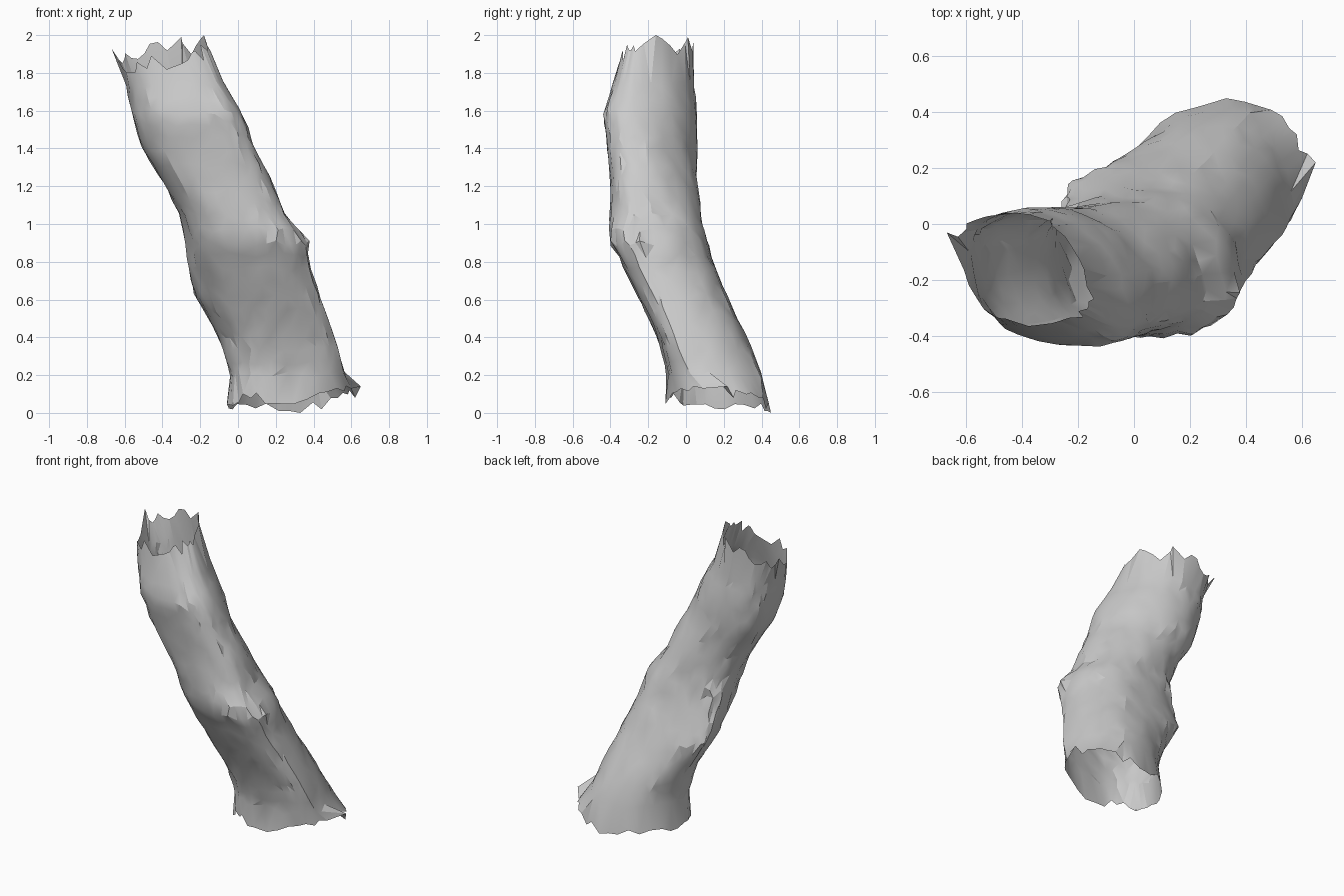
import bpy, bmesh, math, random

if "Cube" in bpy.data.objects:
    bpy.data.objects.remove(bpy.data.objects["Cube"])
random.seed(7)

# Horizontal sections: z, left point, back point, right point, front point (x, y each)
SECTIONS = [
    (0.08, -.055, .10, .34, .44, .625, .20, .20, -.11),
    (0.22, -.04, .08, .30, .40, .56, .04, .18, -.10),
    (0.40, -.10, .12, .21, .32, .515, -.03, .16, -.15),
    (0.64, -.24, .13, .10, .21, .43, -.12, .13, -.265),
    (0.80, -.265, .04, .07, .145, .375, -.20, .11, -.345),
    (0.92, -.28, .00, .04, .11, .37, -.24, .08, -.41),
    (1.03, -.30, -.04, -.02, .085, .26, -.23, .02, -.40),
    (1.20, -.38, -.08, -.14, .06, .19, -.24, -.06, -.40),
    (1.40, -.51, -.10, -.29, .055, .09, -.26, -.11, -.415),
    (1.57, -.56, -.10, -.34, .06, .03, -.28, -.16, -.44),
    (1.80, -.60, -.10, -.40, .04, -.11, -.28, -.28, -.37),
    (1.95, -.66, -.04, -.42, .035, -.16, -.26, -.34, -.33),
]
N = 36                          # points around the tube
LOW = (1.9, 2.2, 2.3, 2.2)      # squareness of each quarter arc, lower end
HIGH = (2.2, 1.8, 2.6, 2.7)     # and upper end


def section_at(z):
    z = min(max(z, SECTIONS[0][0]), SECTIONS[-1][0])
    for a, b in zip(SECTIONS, SECTIONS[1:]):
        if z <= b[0]:
            f = (z - a[0]) / (b[0] - a[0])
            return [p + (q - p) * f for p, q in zip(a[1:], b[1:])]


def point(z, i):
    """Point i of the outline at height z, going left, back, right, front."""
    s = section_at(z)
    pts = [(s[k], s[k + 1]) for k in (0, 2, 4, 6)]
    q, r = divmod((i % N) * 4 / N, 1)
    q = int(q)
    p0, p1 = pts[q], pts[(q + 1) % 4]
    f = min(max((z - .7) / .7, 0), 1)
    power = LOW[q] + (HIGH[q] - LOW[q]) * f
    c = math.cos(r * math.pi / 2) ** (2 / power)
    d = math.sin(r * math.pi / 2) ** (2 / power)
    if q % 2 == 0:
        return p1[0] + (p0[0] - p1[0]) * c, p0[1] + (p1[1] - p0[1]) * d
    return p0[0] + (p1[0] - p0[0]) * d, p1[1] + (p0[1] - p1[1]) * c


def rim(i, levels, ragged):
    """Ragged rim height, blended between left, back, right and front."""
    q, r = divmod((i % N) * 4 / N, 1)
    a, b = levels[int(q)], levels[(int(q) + 1) % 4]
    return a + (b - a) * r + random.uniform(-ragged, ragged)


# Cloth tube with crumpled rows and torn rims
bm = bmesh.new()
heights = [0.2 + 1.54 * k / 22 for k in range(23)]
rows = []
for k in range(-1, 24):
    row = []
    for i in range(N):
        if k == -1:
            z = max(0.01, rim(i, (.06, .035, .12, .08), .04))
        elif k == 23:
            z = min(1.99, rim(i, (1.84, 1.93, 1.95, 1.86), .045))
        else:
            z = heights[k] + random.uniform(-.02, .02)
        x, y = point(z, i)
        j = .009 if .78 < z < 1.05 else .006
        row.append(bm.verts.new((x + random.uniform(-j, j), y + random.uniform(-j, j), z)))
    rows.append(row)
# Tall torn tips and the lowest point
rows[-1][0].co = (-.67, -.03, 1.93)
rows[-1][N // 2 - 2].co = (-.18, -.16, 2.0)
rows[-1][N // 4 + 2].co = (-.30, .01, 1.99)
rows[0][N // 4].co = (.33, .45, 0)
rows[0][N // 2].co = (.65, .22, .14)
for a, b in zip(rows, rows[1:]):
    for i in range(N):
        n = (i + 1) % N
        bm.faces.new((a[n], a[i], b[i], b[n]))
bmesh.ops.triangulate(bm, faces=bm.faces[:])
bmesh.ops.recalc_face_normals(bm, faces=bm.faces[:])
mesh = bpy.data.meshes.new("cloth_tube")
bm.to_mesh(mesh)
bm.free()
tube = bpy.data.objects.new("cloth_tube", mesh)
bpy.context.collection.objects.link(tube)
bpy.context.view_layer.objects.active = tube
tube.select_set(True)
bpy.ops.object.shade_smooth_by_angle(angle=math.radians(20))
